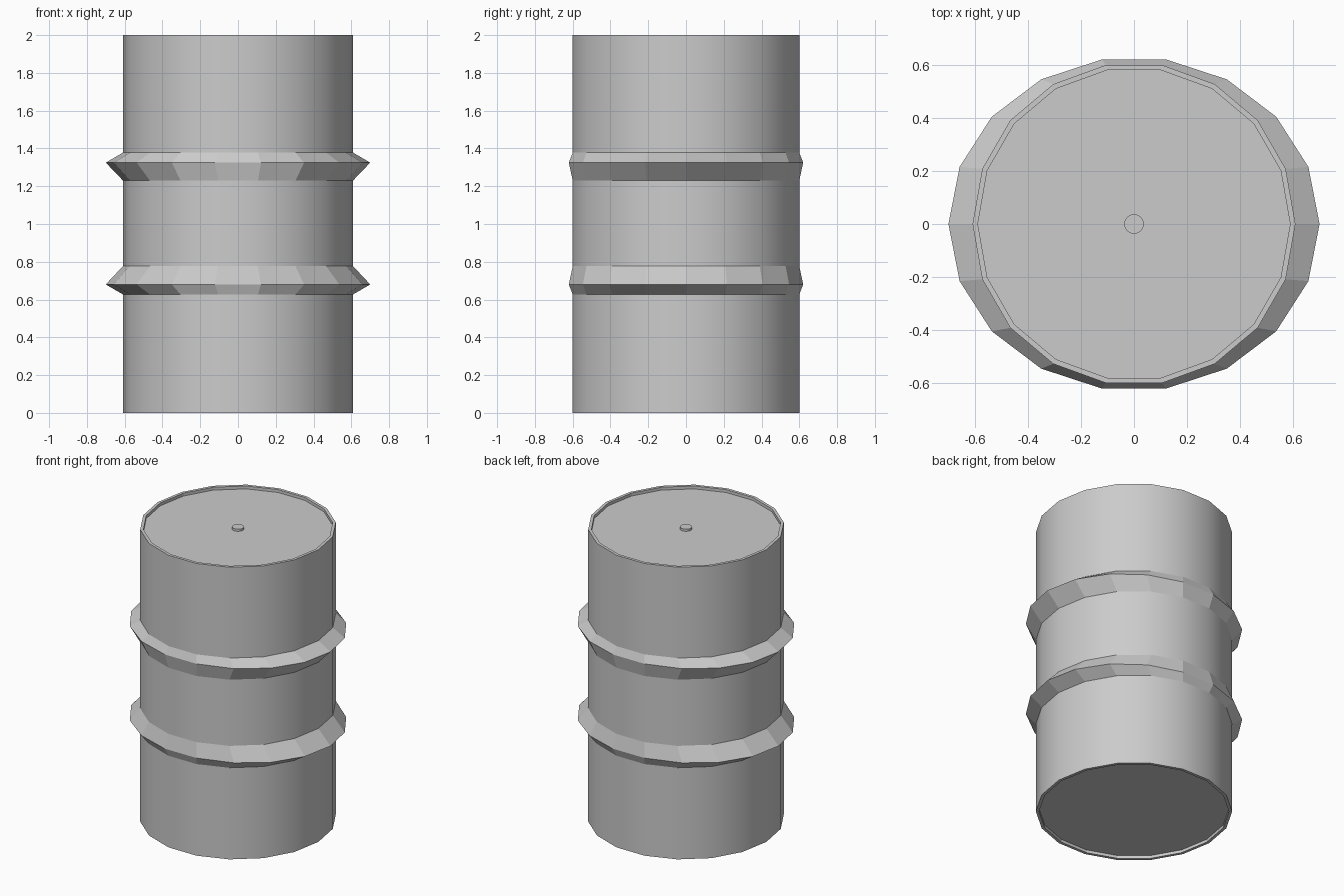
import bpy, bmesh
from math import sin, cos, pi

if "Cube" in bpy.data.objects:
    bpy.data.objects.remove(bpy.data.objects["Cube"])


def lathe(name, profile, sides, smooth_bands):
    """Revolve (x radius, y radius, z) stations and cap both ends."""
    bm = bmesh.new()
    rings = [[bm.verts.new((rx * cos(2 * pi * i / sides), ry * sin(2 * pi * i / sides), z))
              for i in range(sides)] for rx, ry, z in profile]
    for band, (a, b) in enumerate(zip(rings, rings[1:])):
        for i in range(sides):
            j = (i + 1) % sides
            face = bm.faces.new((a[i], a[j], b[j], b[i]))
            face.smooth = band in smooth_bands
    bm.faces.new(rings[0][::-1])
    bm.faces.new(rings[-1])
    bmesh.ops.recalc_face_normals(bm, faces=bm.faces)
    mesh = bpy.data.meshes.new(name)
    bm.to_mesh(mesh)
    bm.free()
    obj = bpy.data.objects.new(name, mesh)
    bpy.context.collection.objects.link(obj)
    return obj


R, INNER = 0.609, 0.589      # wall and rim radii
HX, HY = 0.70, 0.63          # hoop ridge is wider along x
RECESS = 0.02

# Drum: recessed base, smooth walls, two faceted hoops, recessed lid
lathe("drum_body", [
    (INNER, INNER, RECESS),
    (INNER, INNER, 0),
    (R, R, 0),
    (R, R, 0.627), (HX, HY, 0.68), (R, R, 0.777),
    (R, R, 1.23), (HX, HY, 1.325), (R, R, 1.378),
    (R, R, 2),
    (INNER, INNER, 2),
    (INNER, INNER, 2 - RECESS),
], 18, {2, 5, 8})

# Bung: small round plug in the middle of the lid
lathe("lid_bung", [
    (0.037, 0.037, 2 - RECESS - 0.005),
    (0.037, 0.037, 1.995),
], 18, {0})
